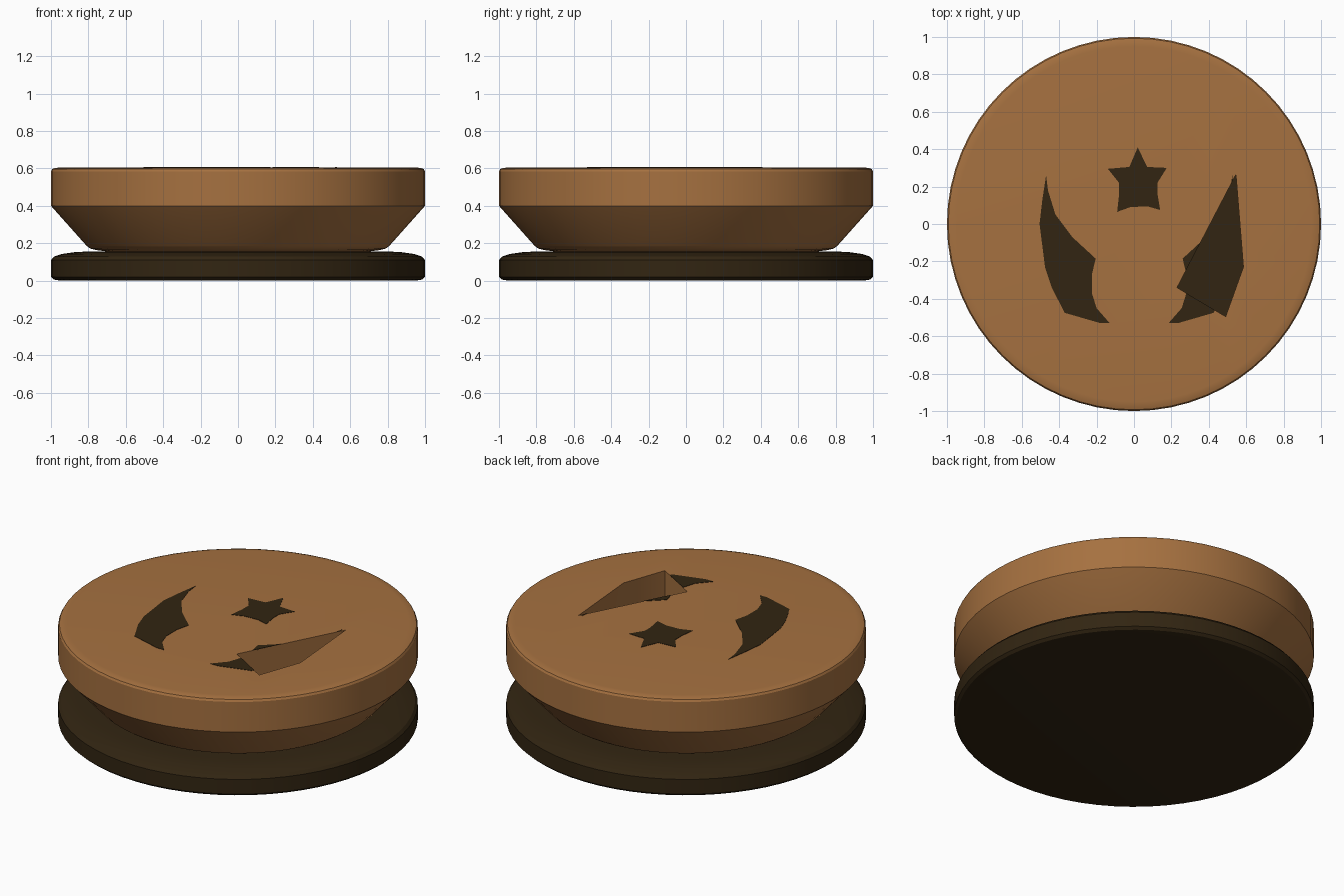
import bpy, bmesh, math

if "Cube" in bpy.data.objects:
    bpy.data.objects.remove(bpy.data.objects["Cube"])


def material(name, rgb):
    m = bpy.data.materials.new(name)
    m.diffuse_color = (*rgb, 1)
    m.use_nodes = True
    m.node_tree.nodes["Principled BSDF"].inputs["Base Color"].default_value = m.diffuse_color
    return m


BROWN = material("warm brown", (0.38, 0.165, 0.051))
DARK = material("dark brown", (0.032, 0.0185, 0.006))


def finish(name, bm, mat):
    bmesh.ops.recalc_face_normals(bm, faces=bm.faces[:])
    me = bpy.data.meshes.new(name)
    bm.to_mesh(me)
    bm.free()
    me.materials.append(mat)
    ob = bpy.data.objects.new(name, me)
    bpy.context.collection.objects.link(ob)
    return ob


def lathe(name, profile, mat, n=64):
    bm = bmesh.new()
    rings = [[bm.verts.new((r * math.cos(2 * math.pi * i / n),
                            r * math.sin(2 * math.pi * i / n), z)) for i in range(n)]
             for r, z in profile]
    for a, b in zip(rings, rings[1:]):
        for i in range(n):
            j = (i + 1) % n
            bm.faces.new((a[i], a[j], b[j], b[i]))
    bm.faces.new(rings[0][::-1])
    bm.faces.new(rings[-1])
    return finish(name, bm, mat)


def prism(name, pts, z0, z1, mat):
    bm = bmesh.new()
    f = bm.faces.new([bm.verts.new((x, y, z0)) for x, y in pts])
    top = bmesh.ops.extrude_face_region(bm, geom=[f])["geom"]
    for v in top:
        if isinstance(v, bmesh.types.BMVert):
            v.co.z = z1
    return finish(name, bm, mat)


def cut(ob, cutter):
    bpy.context.view_layer.objects.active = ob
    mod = ob.modifiers.new("hole", 'BOOLEAN')
    mod.operation, mod.solver, mod.object = 'DIFFERENCE', 'EXACT', cutter
    bpy.ops.object.modifier_apply(modifier=mod.name)


def smooth(ob):
    bpy.ops.object.select_all(action='DESELECT')
    ob.select_set(True)
    bpy.context.view_layer.objects.active = ob
    bpy.ops.object.shade_smooth_by_angle(angle=math.radians(30))


# Dark rounded base disc
base = lathe("base_disc", [(0.95, 0), (0.985, 0.006), (1, 0.02), (1, 0.11),
                           (0.985, 0.128), (0.94, 0.143), (0.87, 0.153),
                           (0.80, 0.156)], DARK)

# Brown body: flared underside, straight rim, softly rounded top edge
body = lathe("body", [(0.70, 0.156), (0.76, 0.164), (0.79, 0.172), (0.81, 0.187),
                      (1, 0.40), (1, 0.585), (0.993, 0.597), (0.975, 0.603),
                      (0.95, 0.605)], BROWN)

# Curved leaf inlays (right one mirrored about the star axis) and star inlay
leaf = [(-0.47, 0.26), (-0.46, 0.18), (-0.42, 0.05), (-0.33, -0.07), (-0.205, -0.185),
        (-0.225, -0.27), (-0.225, -0.37), (-0.20, -0.45), (-0.13, -0.53),
        (-0.18, -0.53), (-0.37, -0.475), (-0.44, -0.34), (-0.475, -0.235),
        (-0.505, 0.0), (-0.49, 0.13)]
star = [(0.02, 0.41), (0.07, 0.305), (0.175, 0.30), (0.125, 0.22), (0.125, 0.165),
        (0.14, 0.075), (0.07, 0.095), (-0.02, 0.09), (-0.09, 0.065),
        (-0.08, 0.155), (-0.08, 0.22), (-0.14, 0.295), (-0.025, 0.305)]
Z0, Z1 = 0.600, 0.607
prism("left_leaf_inlay", leaf, Z0, Z1, DARK)
right = prism("right_leaf_inlay", [(0.055 - x, y) for x, y in leaf], Z0, Z1, DARK)
prism("star_inlay", star, Z0, Z1, DARK)

# Angular hole on the right, down to the base disc
hole = [(0.545, 0.265), (0.585, -0.23), (0.49, -0.495), (0.23, -0.34)]
cutter = prism("hole_cutter", hole, 0.1, 0.7, BROWN)
cut(body, cutter)
cutter.data.materials[0] = DARK
cut(right, cutter)
bpy.data.objects.remove(cutter)

for ob in (base, body):
    smooth(ob)
